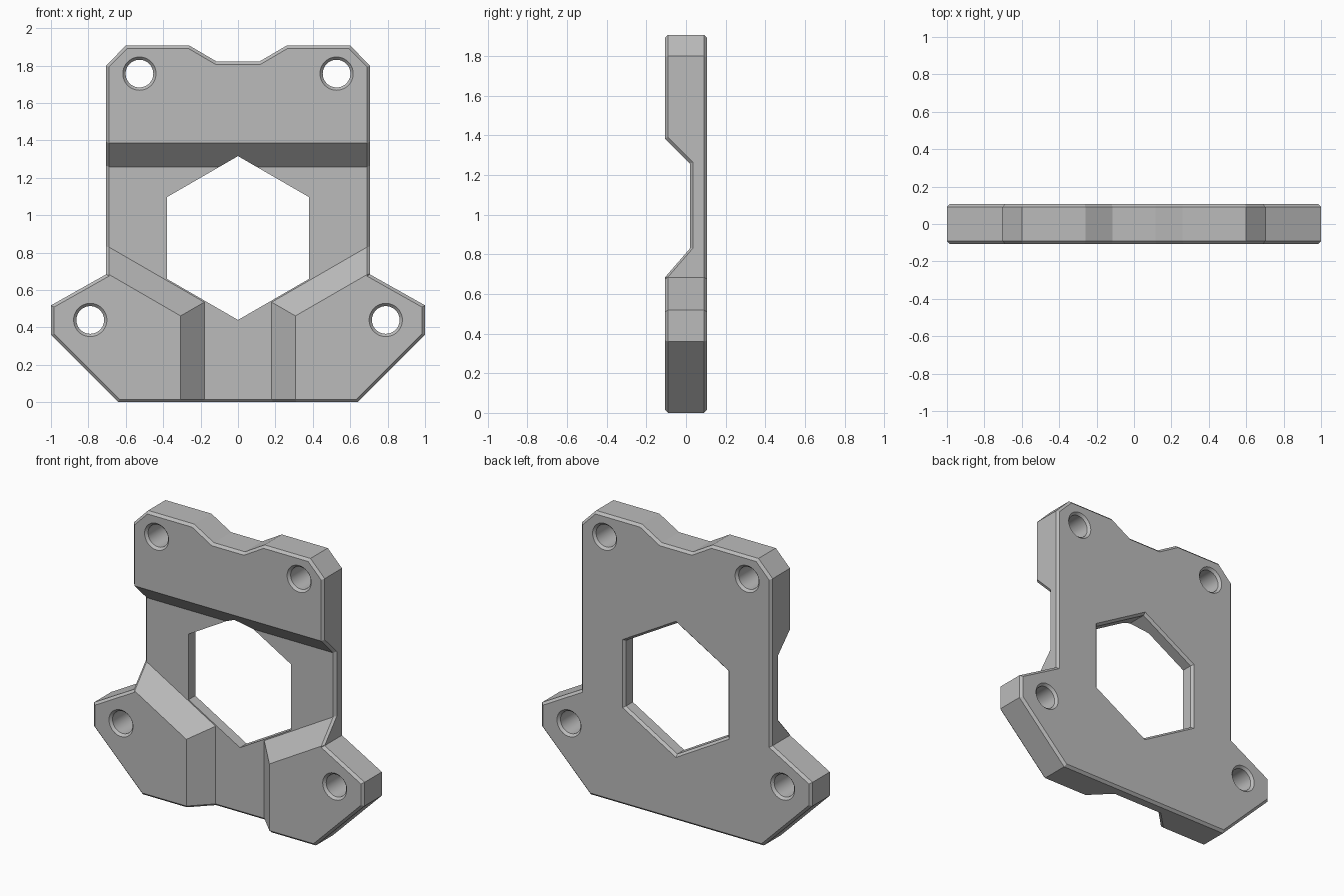
import bpy, bmesh, math

cube = bpy.data.objects.get("Cube")
if cube:
    bpy.data.objects.remove(cube, do_unlink=True)

FRONT, FLOOR, BACK = -0.107, 0.02, 0.107
CHAMFER = 0.016

grey = bpy.data.materials.new("plain grey")
grey.use_nodes = True
grey.diffuse_color = (0.5, 0.5, 0.5, 1)
grey.node_tree.nodes["Principled BSDF"].inputs["Base Color"].default_value = (0.5, 0.5, 0.5, 1)


def mirrored(half):
    """Close a right-hand half profile with its mirror image."""
    return half + [(-x, z) for x, z in reversed(half)]


def ring(cx, cz, radius, sides):
    """Regular polygon with a corner pointing up."""
    angles = [math.pi / 2 + math.tau * i / sides for i in range(sides)]
    return [(cx + radius * math.cos(a), cz + radius * math.sin(a)) for a in angles]


def loft(name, sections):
    """Solid through (y, outline) sections, capped at both ends."""
    bm = bmesh.new()
    loops = [[bm.verts.new((x, y, z)) for x, z in pts] for y, pts in sections]
    for a, b in zip(loops, loops[1:]):
        n = len(a)
        for i in range(n):
            bm.faces.new((a[i], a[(i + 1) % n], b[(i + 1) % n], b[i]))
    bm.faces.new(loops[0])
    bm.faces.new(loops[-1])
    bmesh.ops.recalc_face_normals(bm, faces=bm.faces)
    mesh = bpy.data.meshes.new(name)
    bm.to_mesh(mesh)
    bm.free()
    obj = bpy.data.objects.new(name, mesh)
    bpy.context.collection.objects.link(obj)
    return obj


def cut(target, cutter):
    """Subtract the cutter and remove it."""
    cutter.hide_render = True
    mod = target.modifiers.new("cut", 'BOOLEAN')
    mod.operation, mod.solver, mod.object = 'DIFFERENCE', 'EXACT', cutter
    bpy.context.view_layer.objects.active = target
    bpy.ops.object.modifier_apply(modifier=mod.name)
    bpy.data.objects.remove(cutter, do_unlink=True)


# Plate outline
outline = mirrored([(0.64, 0), (1, 0.36), (1, 0.518), (0.705, 0.684), (0.705, 1.80),
                    (0.6, 1.907), (0.26, 1.907), (0.115, 1.822)])
plate = loft("mounting_plate", [(FRONT, outline), (BACK, outline)])


# Sloped Y-shaped recess in the front
def recess_outline(d):
    t = math.tan(math.pi / 6)
    low = 0.535 + (1.2 - 0.18) * t - d / math.cos(math.pi / 6)
    corner = 0.535 - d * t
    return mirrored([(0.18 + d, -0.3), (0.18 + d, corner), (1.2, low), (1.2, 1.258 + d)])


cut(plate, loft("recess_cutter", [(FLOOR - 0.2, recess_outline(0.2)), (FLOOR, recess_outline(0))]))

# Chamfer the outer rim, front and back
bm = bmesh.new()
bm.from_mesh(plate.data)
bmesh.ops.remove_doubles(bm, verts=bm.verts, dist=0.0005)
bm.normal_update()
rim = []
for e in bm.edges:
    if len(e.link_faces) == 2:
        a, b = sorted(abs(f.normal.y) for f in e.link_faces)
        if a < 0.01 and b > 0.3:
            rim.append(e)
bmesh.ops.bevel(bm, geom=rim, offset=CHAMFER, offset_type='OFFSET', segments=1,
                affect='EDGES', clamp_overlap=False)
bm.to_mesh(plate.data)
bm.free()

# Hexagonal opening, chamfered at the back
hexagon = lambda r: ring(0, 0.878, r, 6)
cut(plate, loft("hex_cutter", [(FRONT - 0.1, hexagon(0.438)), (BACK - CHAMFER, hexagon(0.438)),
                               (BACK, hexagon(0.455)), (BACK + 0.1, hexagon(0.455))]))

# Four screw holes, chamfered on both sides
for cx, cz in ((0.527, 1.757), (0.79, 0.44)):
    for side in (-1, 1):
        hole = lambda r: ring(side * cx, cz, r, 48)
        cut(plate, loft("hole_cutter", [(FRONT - 0.1, hole(0.089)), (FRONT, hole(0.089)),
                                        (FRONT + CHAMFER, hole(0.074)), (BACK - CHAMFER, hole(0.074)),
                                        (BACK, hole(0.089)), (BACK + 0.1, hole(0.089))]))

# Finish
plate.data.materials.clear()
plate.data.materials.append(grey)
bpy.ops.object.select_all(action='DESELECT')
plate.select_set(True)
bpy.context.view_layer.objects.active = plate
bpy.ops.object.shade_smooth_by_angle(angle=math.radians(20))
